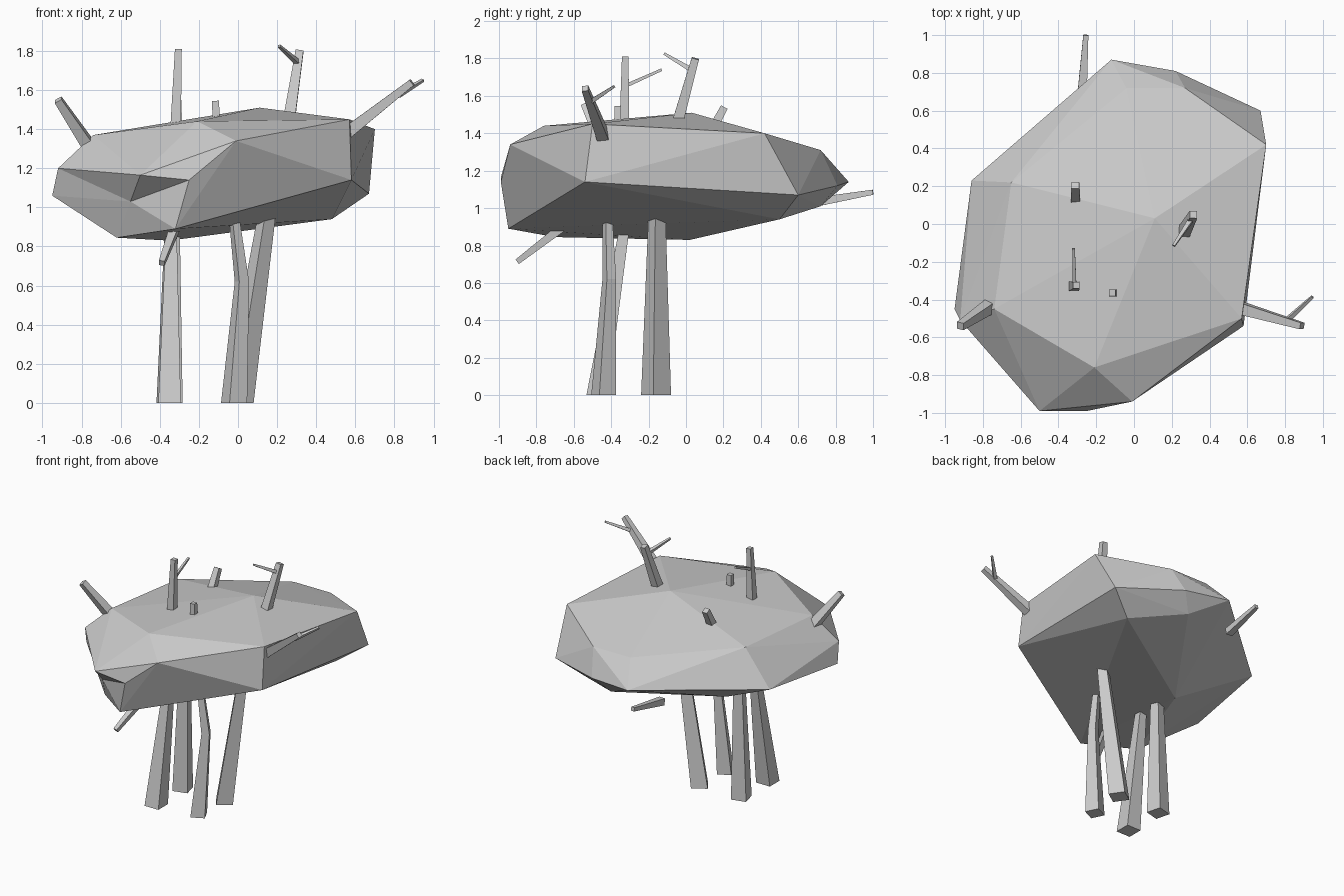
import bpy, bmesh, math
from mathutils import Vector

if "Cube" in bpy.data.objects:
    bpy.data.objects.remove(bpy.data.objects["Cube"])

def finish(bm, name):
    bmesh.ops.recalc_face_normals(bm, faces=bm.faces)
    me = bpy.data.meshes.new(name)
    bm.to_mesh(me)
    bm.free()
    ob = bpy.data.objects.new(name, me)
    bpy.context.collection.objects.link(ob)
    return ob

def limb(name, path, widths, yaw=0, flat_ends=False):
    """Four-sided tapering limb along a path; widths are full side lengths."""
    bm = bmesh.new()
    pts = [Vector(p) for p in path]
    rings = []
    for i, (p, w) in enumerate(zip(pts, widths)):
        d = (pts[min(i + 1, len(pts) - 1)] - pts[max(i - 1, 0)]).normalized()
        if flat_ends:
            d = Vector((0, 0, 1))
        ref = Vector((math.cos(yaw), math.sin(yaw), 0))
        if abs(d.dot(ref)) > 0.75:
            ref = Vector((-ref.y, ref.x, 0))
        u = (ref - d * ref.dot(d)).normalized()
        v = d.cross(u)
        rings.append([bm.verts.new(p + (u * a + v * b) * w / 2)
                      for a, b in ((-1, -1), (1, -1), (1, 1), (-1, 1))])
    for r, s in zip(rings, rings[1:]):
        for k in range(4):
            bm.faces.new((r[k], r[(k + 1) % 4], s[(k + 1) % 4], s[k]))
    bm.faces.new(rings[0])
    bm.faces.new(rings[-1])
    return finish(bm, name)

# Faceted canopy: hull around its corner points
notch_rim = [(-0.50, -0.99, 1.165), (-0.25, -0.99, 1.14), (-0.32, -0.95, 0.89),
             (-0.92, -0.51, 1.20), (-0.95, -0.45, 1.06), (-0.62, -0.70, 0.845)]
others = [
    # upper corners
    (0.11, 0.03, 1.51), (-0.74, -0.45, 1.37), (-0.21, -0.76, 1.44), (-0.01, -0.94, 1.34),
    (0.57, -0.50, 1.45), (0.70, 0.42, 1.40), (0.27, 0.72, 1.31), (-0.04, 0.72, 1.31),
    (-0.65, 0.22, 1.36),
    # waist
    (0.58, -0.54, 1.14), (0.67, 0.60, 1.07), (0.22, 0.81, 1.12), (-0.12, 0.87, 1.14),
    (-0.86, 0.23, 1.10),
    # underside
    (-0.35, 0.02, 0.83), (0.48, 0.50, 0.94), (0.12, 0.72, 1.01)]
bm = bmesh.new()
rim = [bm.verts.new(p) for p in notch_rim]
for p in others:
    bm.verts.new(p)
bmesh.ops.convex_hull(bm, input=bm.verts[:])
rim = set(v for v in rim if v.is_valid)
# Dent in the front left corner of the canopy
dent = [f for f in bm.faces if all(v in rim for v in f.verts)]
bmesh.ops.delete(bm, geom=dent, context='FACES')
edges = [e for e in bm.edges if e.is_boundary]
tip = bm.verts.new((-0.55, -0.83, 1.03))
for e in edges:
    bm.faces.new((e.verts[0], e.verts[1], tip))
bmesh.ops.delete(bm, geom=[v for v in bm.verts if not v.link_faces], context='VERTS')
finish(bm, "canopy")

# Trunks
limb("front_left_trunk", [(-0.35, -0.475, 0), (-0.34, -0.32, 0.95)], [0.115, 0.05], 0, True)
limb("back_left_trunk", [(-0.35, -0.16, 0), (-0.335, -0.155, 0.95)], [0.11, 0.06], 0.25, True)
limb("front_right_trunk", [(-0.02, -0.44, 0), (0.02, -0.41, 0.62), (-0.02, -0.42, 0.95)],
     [0.10, 0.055, 0.04], 0.45, True)
limb("back_right_trunk", [(0.0, -0.16, 0), (0.15, -0.155, 0.98)], [0.115, 0.065], 0.6, True)

# Branches and twigs poking out of the canopy
sticks = {
    "left_branch": ((-0.74, -0.42, 1.28), (-0.92, -0.54, 1.55), 0.065, 0.04),
    "front_top_branch": ((-0.32, -0.33, 1.38), (-0.305, -0.325, 1.81), 0.055, 0.035),
    "front_top_twig": ((-0.315, -0.32, 1.655), (-0.32, -0.13, 1.74), 0.02, 0.014),
    "front_stub": ((-0.11, -0.365, 1.40), (-0.115, -0.365, 1.545), 0.04, 0.035),
    "back_stub": ((-0.31, 0.13, 1.40), (-0.31, 0.205, 1.54), 0.05, 0.04),
    "right_top_branch": ((0.26, -0.05, 1.44), (0.315, 0.05, 1.80), 0.06, 0.04),
    "right_top_twig": ((0.30, 0.02, 1.745), (0.21, -0.115, 1.825), 0.025, 0.014),
    "right_branch": ((0.53, -0.435, 1.36), (0.89, -0.54, 1.64), 0.065, 0.035),
    "right_twig": ((0.82, -0.50, 1.575), (0.945, -0.385, 1.65), 0.024, 0.014),
    "back_branch": ((-0.275, 0.68, 1.03), (-0.255, 1.0, 1.085), 0.05, 0.027),
    "front_low_branch": ((-0.31, -0.62, 0.93), (-0.39, -0.90, 0.715), 0.05, 0.03)}
for name, (a, b, w0, w1) in sticks.items():
    limb(name, [a, b], [w0, w1])
